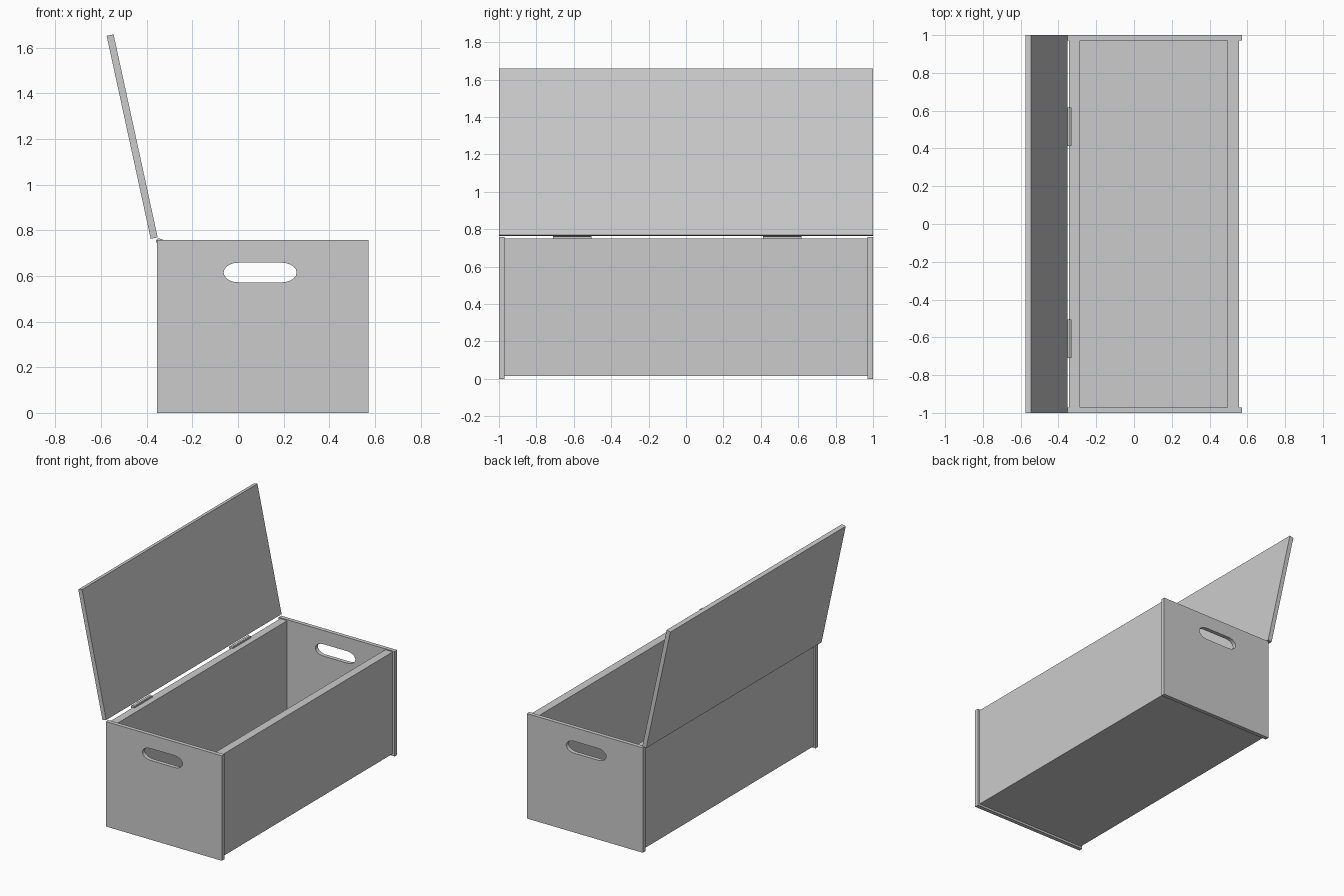
import bpy, bmesh, math

if "Cube" in bpy.data.objects:
    bpy.data.objects.remove(bpy.data.objects["Cube"])


def prism(name, loops, y0, y1):
    """Extrude an XZ profile (outer loop, then any holes) from y0 to y1."""
    bm = bmesh.new()
    edges = []
    for loop in loops:
        vs = [bm.verts.new((x, y0, z)) for x, z in loop]
        edges += [bm.edges.new((vs[i - 1], vs[i])) for i in range(len(vs))]
    if len(loops) == 1:
        bm.faces.new(vs)
    else:
        bmesh.ops.triangle_fill(bm, edges=edges, use_beauty=True)
    ext = bmesh.ops.extrude_face_region(bm, geom=bm.faces[:])
    moved = [v for v in ext["geom"] if isinstance(v, bmesh.types.BMVert)]
    bmesh.ops.translate(bm, verts=moved, vec=(0, y1 - y0, 0))
    bmesh.ops.recalc_face_normals(bm, faces=bm.faces)
    mesh = bpy.data.meshes.new(name)
    bm.to_mesh(mesh)
    bm.free()
    obj = bpy.data.objects.new(name, mesh)
    bpy.context.collection.objects.link(obj)
    return obj


def rect(x0, x1, z0, z1):
    return [(x0, z0), (x1, z0), (x1, z1), (x0, z1)]


def slot(cx, cz, half_w, rx, rz, n=10):
    """Handle opening with elliptical ends."""
    pts = []
    for side, start in ((1, -90), (-1, 90)):
        for i in range(n + 1):
            a = math.radians(start + 180 * i / n)
            pts.append((cx + side * (half_w - rx) + rx * math.cos(a),
                        cz + rz * math.sin(a)))
    return pts


# End panels with handle slots
handle = slot(0.097, 0.615, 0.16, 0.065, 0.043)
for name, y0, y1 in (("front_end_panel", -1.0, -0.971), ("back_end_panel", 0.971, 1.0)):
    prism(name, [rect(-0.355, 0.571, 0, 0.757), handle], y0, y1)

# Box body: two long walls and the floor as one trough
body = [(-0.343, 0.015), (0.555, 0.015), (0.555, 0.75), (0.496, 0.75),
        (0.496, 0.07), (-0.287, 0.07), (-0.287, 0.75), (-0.343, 0.75)]
prism("box_body", [body], -0.971, 0.971)

# Open lid, leaning back
tilt = math.radians(12.25)
up = (-math.sin(tilt), math.cos(tilt))
back = (-math.cos(tilt), -math.sin(tilt))


def lid_point(u, v):
    return (-0.352 + u * up[0] + v * back[0], 0.769 + u * up[1] + v * back[1])


lid = [lid_point(u, v) for u, v in ((0, 0), (0.91, 0), (0.91, 0.031), (0, 0.031))]
prism("lid", [lid], -1.0, 1.0)

# Hinges: barrel and leaf
barrel = [(-0.347 + 0.012 * math.cos(i * math.tau / 16),
           0.752 + 0.012 * math.sin(i * math.tau / 16)) for i in range(16)]
for name, y0, y1 in (("front_hinge", -0.71, -0.505), ("back_hinge", 0.412, 0.618)):
    b = prism(name + "_barrel", [barrel], y0, y1)
    b.data.shade_smooth()
    b.data.set_sharp_from_angle(angle=math.radians(40))
    prism(name + "_leaf", [rect(-0.347, -0.33, 0.748, 0.761)], y0, y1)
